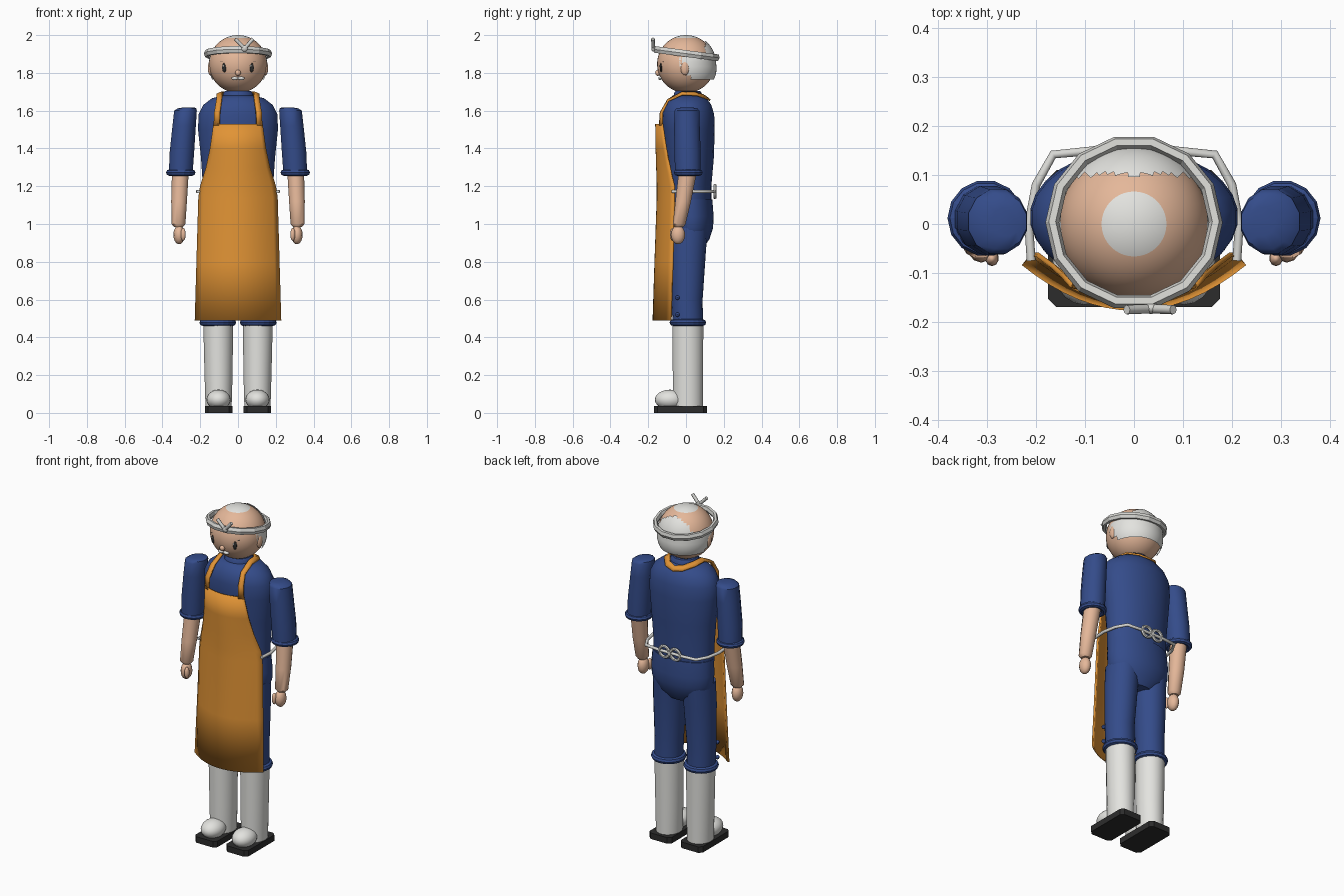
import bpy, bmesh, math
from mathutils import Vector

cube = bpy.data.objects.get("Cube")
if cube:
    bpy.data.objects.remove(cube, do_unlink=True)


def material(name, r, g, b):
    m = bpy.data.materials.new(name)
    m.use_nodes = True
    col = [(c / 255) ** 2.2 for c in (r, g, b)] + [1]
    m.diffuse_color = col
    m.node_tree.nodes["Principled BSDF"].inputs["Base Color"].default_value = col
    return m


NAVY = material("navy cloth", 55, 77, 137)
ORANGE = material("orange apron", 224, 146, 56)
SKIN = material("skin", 228, 182, 152)
WHITE = material("white boot", 226, 226, 222)
CLOTH = material("pale rope cloth", 214, 214, 210)
BLACK = material("black rubber", 48, 48, 48)


def finish(bm, name, *mats, smooth=True):
    bmesh.ops.recalc_face_normals(bm, faces=bm.faces)
    me = bpy.data.meshes.new(name)
    bm.to_mesh(me)
    bm.free()
    ob = bpy.data.objects.new(name, me)
    bpy.context.collection.objects.link(ob)
    for m in mats:
        me.materials.append(m)
    if smooth:
        bpy.ops.object.select_all(action="DESELECT")
        ob.select_set(True)
        bpy.context.view_layer.objects.active = ob
        bpy.ops.object.shade_smooth_by_angle(angle=math.radians(42))
    return ob


def loft(name, mat, rings, n=20, s=1):
    """Skin elliptical rings (x, y, z, rx, ry); s mirrors in x."""
    bm = bmesh.new()
    loops = []
    for x, y, z, rx, ry in rings:
        angles = [math.tau * (i + 0.5) / n for i in range(n)]
        loops.append([bm.verts.new((s * x + rx * math.cos(a), y + ry * math.sin(a), z)) for a in angles])
    for a, b in zip(loops, loops[1:]):
        for i in range(n):
            j = (i + 1) % n
            bm.faces.new((a[i], a[j], b[j], b[i]))
    bm.faces.new(loops[0])
    bm.faces.new(loops[-1])
    return finish(bm, name, mat)


def ball(name, mat, loc, radii, u=16, v=10):
    bm = bmesh.new()
    bmesh.ops.create_uvsphere(bm, u_segments=u, v_segments=v, radius=1)
    for p in bm.verts:
        p.co = Vector(loc) + p.co * Vector(radii)
    return finish(bm, name, mat)


def torus(name, mat, loc, major, minor, rot=(0, 0, 0), zscale=1.0, n=16, k=6):
    bpy.ops.mesh.primitive_torus_add(location=loc, rotation=rot, major_radius=major,
                                     minor_radius=minor, major_segments=n, minor_segments=k)
    ob = bpy.context.object
    ob.name = name
    ob.scale.z = zscale
    ob.data.materials.append(mat)
    return ob


def tube(name, mat, pts, radius):
    cu = bpy.data.curves.new(name, "CURVE")
    cu.dimensions = "3D"
    cu.bevel_depth, cu.bevel_resolution, cu.use_fill_caps = radius, 2, True
    sp = cu.splines.new("POLY")
    sp.points.add(len(pts) - 1)
    for p, co in zip(sp.points, pts):
        p.co = (*co, 1)
    ob = bpy.data.objects.new(name, cu)
    bpy.context.collection.objects.link(ob)
    cu.materials.append(mat)
    return ob


def grid(name, mat, rows, thickness):
    bm = bmesh.new()
    vs = [[bm.verts.new(p) for p in r] for r in rows]
    for a, b in zip(vs, vs[1:]):
        for i in range(len(a) - 1):
            bm.faces.new((a[i], a[i + 1], b[i + 1], b[i]))
    ob = finish(bm, name, mat)
    mod = ob.modifiers.new("thickness", "SOLIDIFY")
    mod.thickness, mod.offset = thickness, 0
    return ob


# Torso, collar and hips
loft("jacket", NAVY, [(0, .02, 1.1, .185, .115), (0, .02, 1.2, .187, .115), (0, .02, 1.35, .197, .128),
                      (0, .015, 1.5, .213, .138), (0, .012, 1.58, .21, .138), (0, .01, 1.63, .185, .125),
                      (0, .01, 1.665, .14, .1), (0, .01, 1.68, .085, .08)], 28)
loft("collar", NAVY, [(0, .01, 1.65, .085, .08), (0, .01, 1.69, .08, .075), (0, .01, 1.705, .07, .066)], 20)
loft("hips", NAVY, [(0, .03, .87, .09, .06), (0, .03, .92, .165, .095), (0, .03, .98, .19, .114),
                    (0, .03, 1.04, .193, .117), (0, .025, 1.13, .187, .115)], 28)

for s, side in ((1, "left"), (-1, "right")):
    # Leg, boot and sole
    loft(side + "_trouser", NAVY, [(.107, .01, .47, .078, .08), (.107, .005, .6, .08, .083),
                                   (.1, .01, .85, .09, .095), (.095, .015, .98, .09, .1)], 18, s)
    torus(side + "_trouser_cuff", NAVY, (s * .107, .01, .478), .079, .018, n=20, k=8)
    for z in (.52, .61):
        ball(side + "_trouser_button", NAVY, (s * .177, -.045, z), (.012, .012, .012), 8, 6)
    loft(side + "_boot", WHITE, [(.103, .01, .03, .07, .08), (.103, .01, .2, .075, .081),
                                 (.105, .01, .48, .08, .083)], 20, s)
    ball(side + "_boot_toe", WHITE, (s * .103, -.085, .07), (.064, .08, .053), 20, 12)
    bm = bmesh.new()
    bmesh.ops.create_cube(bm, size=1)
    for p in bm.verts:
        p.co = (s * .103 + p.co.x * .146, -.03 + p.co.y * .28, .018 + p.co.z * .036)
    upright = [e for e in bm.edges if abs(e.verts[0].co.z - e.verts[1].co.z) > .01]
    bmesh.ops.bevel(bm, geom=upright, offset=.018, segments=1, affect="EDGES")
    finish(bm, side + "_sole", BLACK, smooth=False)

    # Sleeve, forearm and hand
    loft(side + "_sleeve", NAVY, [(.303, .01, 1.27, .065, .07), (.297, .008, 1.38, .067, .072),
                                  (.285, .005, 1.52, .064, .07), (.278, .005, 1.6, .062, .068),
                                  (.27, .005, 1.612, .052, .058), (.26, .005, 1.617, .03, .03)], 12, s)
    torus(side + "_sleeve_cuff", NAVY, (s * .303, .012, 1.272), .061, .017, n=14, k=8)
    loft(side + "_forearm", SKIN, [(.315, -.036, .985, .024, .024), (.315, -.036, 1.0, .038, .035),
                                   (.312, -.015, 1.12, .043, .043), (.305, .01, 1.28, .046, .05)], 12, s)
    ball(side + "_hand", SKIN, (s * .312, -.042, .943), (.03, .037, .05), 12, 10)
    ball(side + "_thumb", SKIN, (s * .29, -.07, .945), (.014, .016, .034), 10, 8)

    # Ear and eye
    ball(side + "_ear", SKIN, (s * .146, -.005, 1.825), (.014, .024, .038), 12, 8)
    ball(side + "_eye", BLACK, (s * .072, -.132, 1.828), (.012, .007, .025), 12, 8)
    ball(side + "_eye_shine", WHITE, (s * .072 - .004, -.138, 1.837), (.004, .003, .006), 8, 6)
    tube(side + "_brow", BLACK, [(s * x, y, z) for x, y, z in
         ((.05, -.139, 1.857), (.07, -.131, 1.865), (.092, -.119, 1.858))], .003)
    ball(side + "_moustache", WHITE, (s * .017, -.137, 1.771), (.019, .01, .009), 10, 8)

# Head with pale crown, plus swept-back hair shell
HEAD = Vector((0, 0, 1.847))
bm = bmesh.new()
bmesh.ops.create_uvsphere(bm, u_segments=40, v_segments=28, radius=.153)
bmesh.ops.translate(bm, vec=HEAD, verts=bm.verts)
for f in bm.faces:
    f.material_index = int(f.calc_center_median().z > 1.985)
finish(bm, "head", SKIN, WHITE)
ball("nose", SKIN, (0, -.149, 1.8), (.015, .014, .016), 12, 8)


def is_hair(c):
    if c.z > 1.88:
        return c.y > .1
    return c.z > 1.762 and c.y > -.06 + (1.87 - c.z) * .9


bm = bmesh.new()
bmesh.ops.create_uvsphere(bm, u_segments=48, v_segments=40, radius=.154)
for p in bm.verts:
    p.co = HEAD + Vector((p.co.x, p.co.y + .006, p.co.z * 1.02))
    if p.co.z < HEAD.z:
        # Fuller toward the nape
        grow = 1 + .9 * (HEAD.z - p.co.z)
        p.co.x *= 1 + (grow - 1) * .6
        p.co.y *= grow
bmesh.ops.delete(bm, geom=[f for f in bm.faces if not is_hair(f.calc_center_median())], context="FACES")
finish(bm, "hair", WHITE)

# Headband with knotted ends
torus("headband", CLOTH, (0, .003, 1.902), .167, .014, (-.13, 0, 0), 1.45, 14, 6)
ball("headband_knot", CLOTH, (.035, -.172, 1.93), (.018, .012, .018), 10, 8)
for x in (-.015, .08):
    tube("headband_end", CLOTH, [(.035, -.173, 1.93), (x, -.175, 1.98)], .0095)

# Apron: a curved sheet from (height, half width, middle y, edge y)
apron = [(1.53, .128, -.158, -.125), (1.4, .146, -.156, -.105), (1.3, .167, -.153, -.085),
         (1.2, .198, -.15, -.062), (1.14, .207, -.15, -.062), (.8, .217, -.162, -.07), (.49, .226, -.172, -.08)]
cols = [i / 8 - 1 for i in range(17)]
grid("apron", ORANGE, [[(u * w, ym + (ye - ym) * u * u, z) for u in cols] for z, w, ym, ye in apron], .01)

# Neck strap: (point, half-width vector), mirrored at the nape
half = [((.113, -.133, 1.52), (.015, .006, 0)), ((.11, -.13, 1.59), (.015, .004, 0)),
        ((.1, -.095, 1.655), (.014, 0, -.003)), ((.097, -.02, 1.692), (.014, 0, -.006)),
        ((.09, .05, 1.69), (.012, .01, -.008)), ((.05, .1, 1.674), (.006, .013, -.01)),
        ((0, .115, 1.665), (0, .013, -.01))]
flip = Vector((-1, 1, 1))
strap = [(Vector(p), Vector(w)) for p, w in half]
strap += [(p * flip, w * flip) for p, w in reversed(strap[:-1])]
grid("apron_strap", ORANGE, [[p - w, p + w] for p, w in strap], .01)

# Waist rope tied in a double loop behind
rope = [(.21, -.075), (.215, .0), (.2, .08), (.165, .142), (.08, .15), (0, .15)]
rope += [(-x, y) for x, y in reversed(rope[:-1])]
tube("waist_rope", CLOTH, [(x, y, 1.172) for x, y in rope], .009)
for s in (1, -1):
    torus("rope_loop", CLOTH, (s * .036, .153, 1.172), .032, .009, (math.pi / 2, s * .15, 0))
